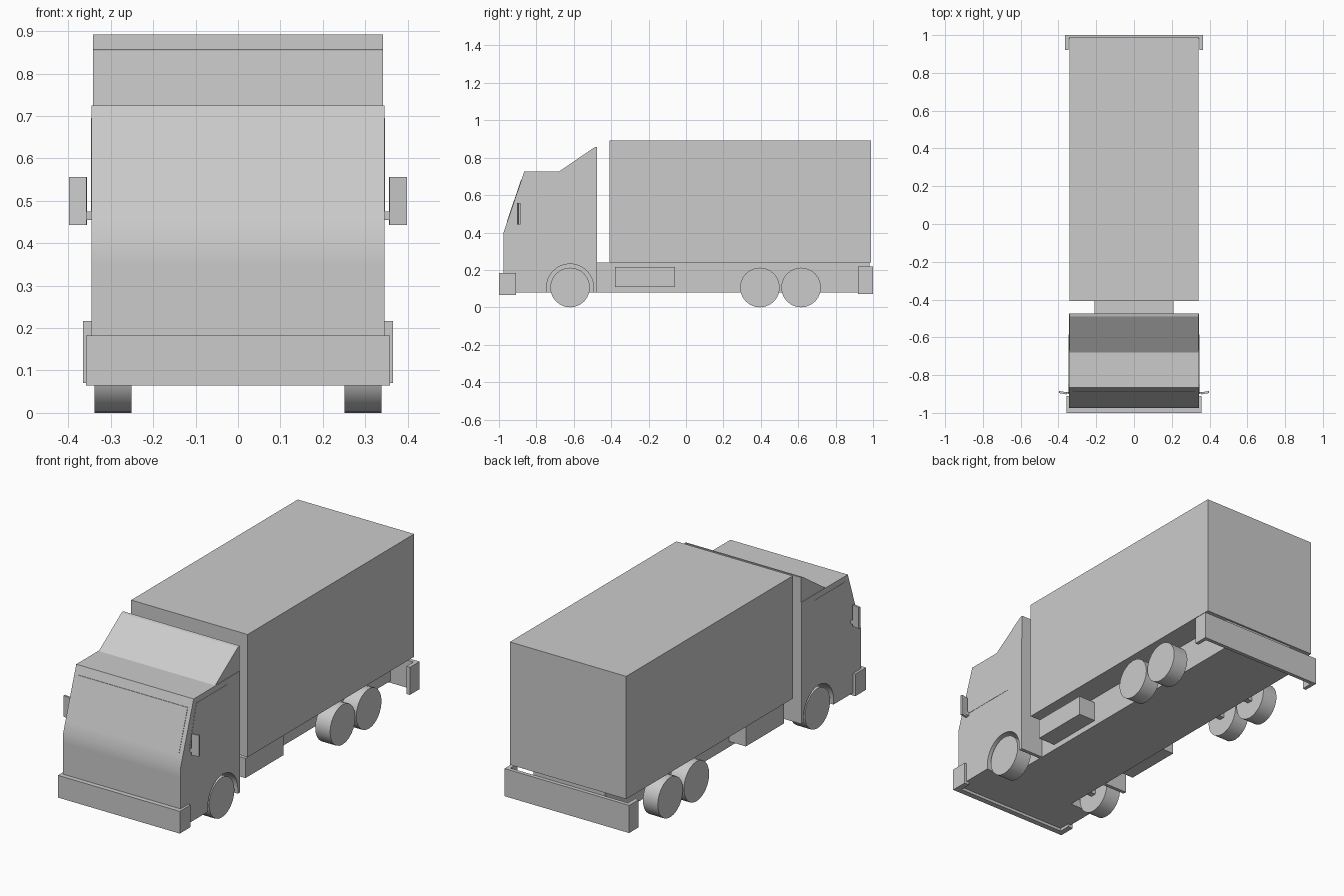
import bpy, bmesh, math
from mathutils import Matrix

if "Cube" in bpy.data.objects:
    bpy.data.objects.remove(bpy.data.objects["Cube"])


def finish(name, bm, mirror=False, smooth=False):
    bmesh.ops.recalc_face_normals(bm, faces=bm.faces)
    me = bpy.data.meshes.new(name)
    bm.to_mesh(me)
    bm.free()
    ob = bpy.data.objects.new(name, me)
    bpy.context.collection.objects.link(ob)
    if mirror:
        ob.modifiers.new("Mirror", 'MIRROR')
    if smooth:
        bpy.ops.object.select_all(action='DESELECT')
        ob.select_set(True)
        bpy.context.view_layer.objects.active = ob
        bpy.ops.object.shade_smooth_by_angle(angle=math.radians(30))
    return ob


def extrude(name, pts, direction, **kw):
    """Closed outline of 3D points pushed along a direction."""
    bm = bmesh.new()
    face = bm.faces.new([bm.verts.new(p) for p in pts])
    new = bmesh.ops.extrude_face_region(bm, geom=[face], use_keep_orig=True)
    bmesh.ops.translate(bm, vec=direction,
                        verts=[g for g in new["geom"] if isinstance(g, bmesh.types.BMVert)])
    return finish(name, bm, **kw)


def side_profile(name, yz, x0, x1, **kw):
    return extrude(name, [(x0, y, z) for y, z in yz], (x1 - x0, 0, 0), **kw)


def box(name, x0, x1, y0, y1, z0, z1, **kw):
    return side_profile(name, [(y0, z0), (y1, z0), (y1, z1), (y0, z1)], x0, x1, **kw)


def bumper(name, w, y_out, y_in, z0, z1, t):
    """U-shaped bumper with end returns towards the truck."""
    s = 1 if y_in > y_out else -1
    xy = [(-w, y_out), (w, y_out), (w, y_in), (w - t, y_in),
          (w - t, y_out + s * t), (t - w, y_out + s * t), (t - w, y_in), (-w, y_in)]
    extrude(name, [(x, y, z0) for x, y in xy], (0, 0, z1 - z0))


# Cab with wheel arch cut into its lower edge
AXLE_Z, ARCH_R, FRONT_Y = 0.106, 0.126, -0.62
arch = [(FRONT_Y + ARCH_R * math.cos(math.pi * i / 16), AXLE_Z + ARCH_R * math.sin(math.pi * i / 16))
        for i in range(17)]
cab = [(-0.475, 0.08), (-0.475, 0.725), (-0.865, 0.725), (-0.955, 0.46), (-0.975, 0.40),
       (-0.975, 0.35), (-0.975, 0.08), (FRONT_Y - ARCH_R, 0.08)]
cab += arch[::-1] + [(FRONT_Y + ARCH_R, 0.08)]
side_profile("cab", cab, -0.345, 0.345, smooth=True)

# Roof fairing
side_profile("roof_fairing", [(-0.68, 0.725), (-0.49, 0.855), (-0.475, 0.858), (-0.475, 0.725)],
             -0.342, 0.342)

# Windscreen and side windows, barely raised
side_profile("windscreen", [(-0.957, 0.46), (-0.883, 0.68), (-0.87, 0.68), (-0.944, 0.46)],
             -0.322, 0.322)
side_profile("side_window", [(-0.90, 0.47), (-0.585, 0.47), (-0.585, 0.695), (-0.845, 0.695)],
             0.34, 0.3465, mirror=True)

# Cargo box, chassis and side tanks
box("cargo_box", -0.342, 0.342, -0.408, 0.99, 0.24, 0.892)
box("chassis", -0.21, 0.21, -0.95, 0.98, 0.08, 0.24)
box("side_tank", 0.205, 0.31, -0.38, -0.06, 0.11, 0.215, mirror=True)

# Bumpers
bumper("front_bumper", 0.358, -1.0, -0.91, 0.065, 0.183, 0.03)
bumper("rear_bumper", 0.366, 1.0, 0.92, 0.07, 0.217, 0.02)

# Wheels on three axles and their axle shafts
for label, y in (("front", FRONT_Y), ("middle", 0.395), ("rear", 0.615)):
    bm = bmesh.new()
    place = Matrix.Translation((0.295, y, AXLE_Z)) @ Matrix.Rotation(math.pi / 2, 4, 'Y')
    bmesh.ops.create_cone(bm, cap_ends=True, segments=24, radius1=AXLE_Z, radius2=AXLE_Z,
                          depth=0.087, matrix=place)
    finish(label + "_wheel", bm, mirror=True, smooth=True)
    box(label + "_axle", -0.26, 0.26, y - 0.015, y + 0.015, AXLE_Z - 0.015, AXLE_Z + 0.015)

# Door mirrors, angled slightly, on short arms
bm = bmesh.new()
bmesh.ops.create_cube(bm, size=1, matrix=Matrix.Translation((0.377, -0.893, 0.50))
                      @ Matrix.Rotation(math.radians(10), 4, 'Z')
                      @ Matrix.Diagonal((0.041, 0.011, 0.113, 1)))
finish("door_mirror", bm, mirror=True)
box("mirror_arm", 0.34, 0.362, -0.897, -0.889, 0.455, 0.475, mirror=True)
